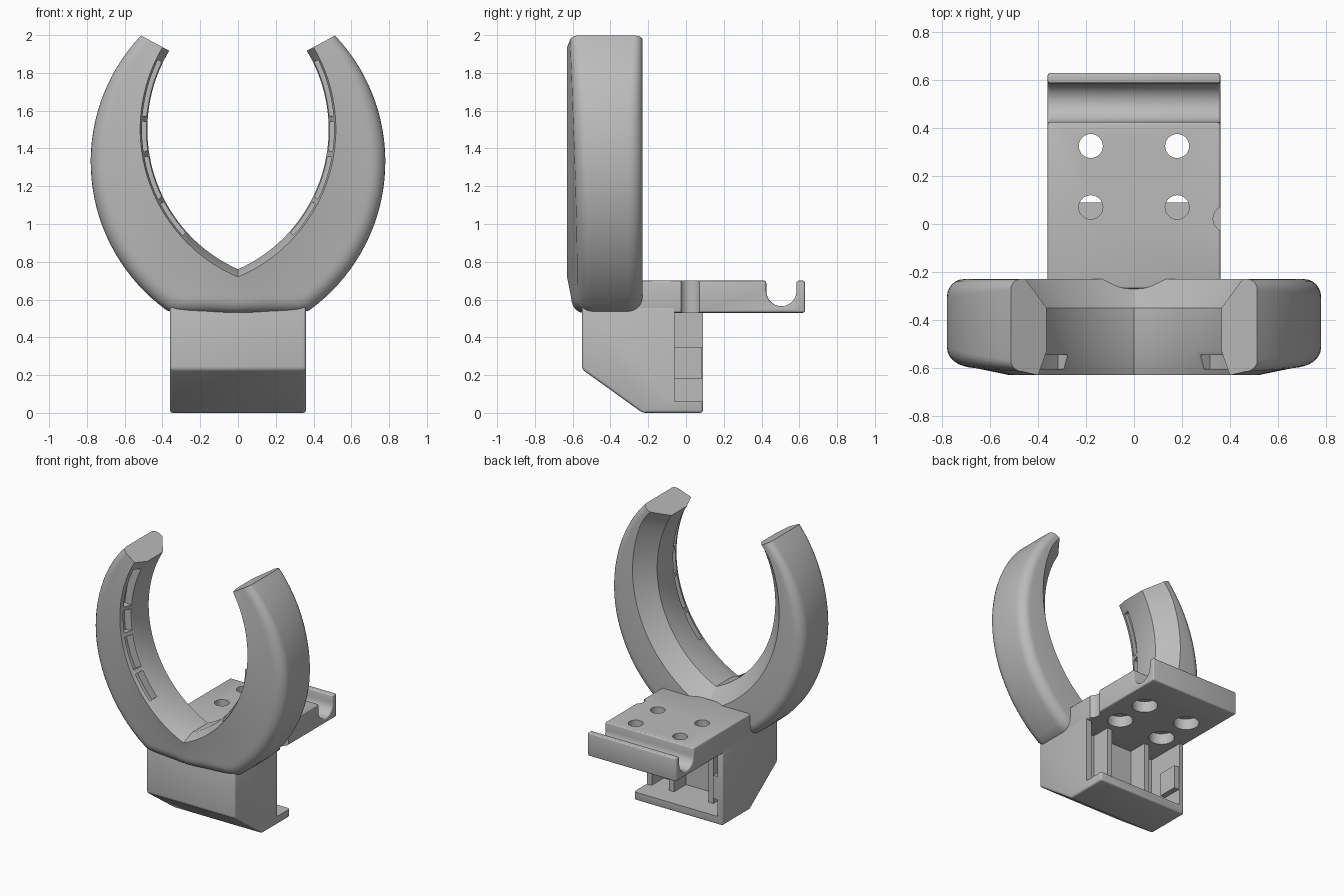
import bpy, bmesh
from math import sin, cos, acos, pi, radians
from mathutils import Vector

if "Cube" in bpy.data.objects:
    bpy.data.objects.remove(bpy.data.objects["Cube"])

grey = bpy.data.materials.new("plain grey")
grey.use_nodes = True
grey.diffuse_color = (0.5, 0.5, 0.5, 1)
grey.node_tree.nodes["Principled BSDF"].inputs["Base Color"].default_value = (0.5, 0.5, 0.5, 1)


def loft(name, *strips):
    """Solid skin over one or more strips of matching rings, capped at both ends."""
    bm = bmesh.new()
    for rings in strips:
        loops = [[bm.verts.new(p) for p in ring] for ring in rings]
        n = len(loops[0])
        for a, b in zip(loops, loops[1:]):
            for i in range(n):
                j = (i + 1) % n
                bm.faces.new((a[i], a[j], b[j], b[i]))
        bm.faces.new(loops[0])
        bm.faces.new(loops[-1])
    bmesh.ops.recalc_face_normals(bm, faces=bm.faces)
    mesh = bpy.data.meshes.new(name)
    bm.to_mesh(mesh)
    bm.free()
    mesh.materials.append(grey)
    obj = bpy.data.objects.new(name, mesh)
    bpy.context.collection.objects.link(obj)
    return obj


def prism(name, profile, x0, x1):
    return loft(name, [[(x, y, z) for y, z in profile] for x in (x0, x1)])


def box(name, x0, x1, y0, y1, z0, z1):
    return prism(name, [(y0, z0), (y1, z0), (y1, z1), (y0, z1)], x0, x1)


def cylinder(x, y, r, z0, z1):
    ring = [(x + r * cos(k * pi / 24), y + r * sin(k * pi / 24)) for k in range(48)]
    return loft("hole_cutter", [[(px, py, z) for px, py in ring] for z in (z0, z1)])


def apply(obj, mod):
    bpy.ops.object.select_all(action="DESELECT")
    obj.select_set(True)
    bpy.context.view_layer.objects.active = obj
    bpy.ops.object.modifier_apply(modifier=mod.name)


def cut(obj, cutter):
    mod = obj.modifiers.new("cut", "BOOLEAN")
    mod.operation = "DIFFERENCE"
    mod.solver = "EXACT"
    mod.object = cutter
    apply(obj, mod)
    bpy.data.objects.remove(cutter)


def soften(obj, width):
    mod = obj.modifiers.new("soft", "BEVEL")
    mod.width = width
    mod.segments = 3
    mod.limit_method = "ANGLE"
    mod.angle_limit = radians(30)
    apply(obj, mod)


def smooth(obj):
    bpy.ops.object.select_all(action="DESELECT")
    obj.select_set(True)
    bpy.context.view_layer.objects.active = obj
    bpy.ops.object.shade_smooth_by_angle(angle=radians(28))


# Fork: inner and outer arcs have different centres, so the arms taper
INNER_X, INNER_Z, INNER_R = -0.33, 1.5, 0.81
OUTER_X, OUTER_Z, OUTER_R = -0.19, 1.33, 0.97
FLAT_Z = 0.53
STEPS = 40


def fork_section(t, side):
    a0 = -acos(-INNER_X / INNER_R)
    b0 = -acos(-OUTER_X / OUTER_R)
    a = a0 + (radians(31) - a0) * t
    b = b0 + (radians(43.5) - b0) * t
    inner = Vector((INNER_X + INNER_R * cos(a), INNER_Z + INNER_R * sin(a)))
    outer = Vector((OUTER_X + OUTER_R * cos(b), max(FLAT_Z, OUTER_Z + OUTER_R * sin(b))))
    size = (outer - inner).length
    way = (outer - inner) / size
    r = min(0.1, 0.35 * size)
    rb = 0.75 * r
    front = -0.63 + 0.2 * (size - r - 0.04)
    quarter = [k * pi / 12 for k in range(7)]
    outline = [(0, -0.35), (0, -0.53), (0.04, -0.63)]
    outline += [(size - r + r * sin(q), front + 0.8 * r * (1 - cos(q))) for q in quarter]
    outline += [(size - rb + rb * cos(q), -0.23 - rb + rb * sin(q)) for q in quarter]
    outline.append((min(0.12, size - r - 0.01), -0.23))
    ring = []
    for d, y in outline:
        p = inner + way * d
        ring.append((side * p.x, y, p.y))
    return ring


fork = loft("fork", [fork_section(abs(i) / STEPS, 1 if i >= 0 else -1)
                     for i in range(-STEPS, STEPS + 1)])

# Slots along the front inner edge of each arm
slots = []
for side in (-1, 1):
    for start, end in ((-42, -28), (-26, -10), (-8, 3), (5, 26)):
        strip = []
        for k in range(7):
            a = radians(start + (end - start) * k / 6)
            strip.append([(side * (INNER_X + r * cos(a)), y, INNER_Z + r * sin(a))
                          for r, y in ((0.78, -0.605), (0.87, -0.605),
                                       (0.87, -0.545), (0.78, -0.545))])
        slots.append(strip)
cut(fork, loft("slot_cutter", *slots))
smooth(fork)

# Base block: sloped front, hollow at the back, open on one side
HALF = 0.36
base = prism("base_block", [(-0.55, 0.57), (-0.55, 0.23), (-0.23, 0), (0.09, 0), (0.09, 0.57)],
             -HALF, HALF)
soften(base, 0.015)
cut(base, box("cavity_cutter", -0.32, 0.32, -0.2, 0.2, 0.06, 0.7))
cut(base, box("side_cutter", 0.3, 0.4, -0.06, 0.2, 0.06, 0.7))
smooth(base)

# Ribs and latch inside the hollow
for name, x in (("left_rib", 0.16), ("right_rib", -0.16)):
    box(name, x - 0.02, x + 0.02, -0.21, -0.06, 0.05, 0.54)
box("latch", -0.33, -0.28, -0.06, 0.085, 0.18, 0.35)

# Mounting plate with a cable channel along its back edge
channel = [(0.505 + 0.08 * cos(k * pi / 14), 0.645 - 0.08 * sin(k * pi / 14))
           for k in range(15)]
plate = prism("mounting_plate",
              [(-0.27, 0.53), (0.63, 0.53), (0.63, 0.7), (0.585, 0.7)] + channel
              + [(0.425, 0.7), (-0.27, 0.7)], -HALF, HALF)
soften(plate, 0.012)

# Screw holes with wide recesses underneath, and a side notch
for x in (-0.18, 0.18):
    for y in (0.07, 0.325):
        cut(plate, cylinder(x, y, 0.05, 0.4, 0.8))
        cut(plate, cylinder(x, y, 0.085, 0.4, 0.61))
cut(plate, cylinder(0.385, 0.022, 0.055, 0.4, 0.8))
smooth(plate)
